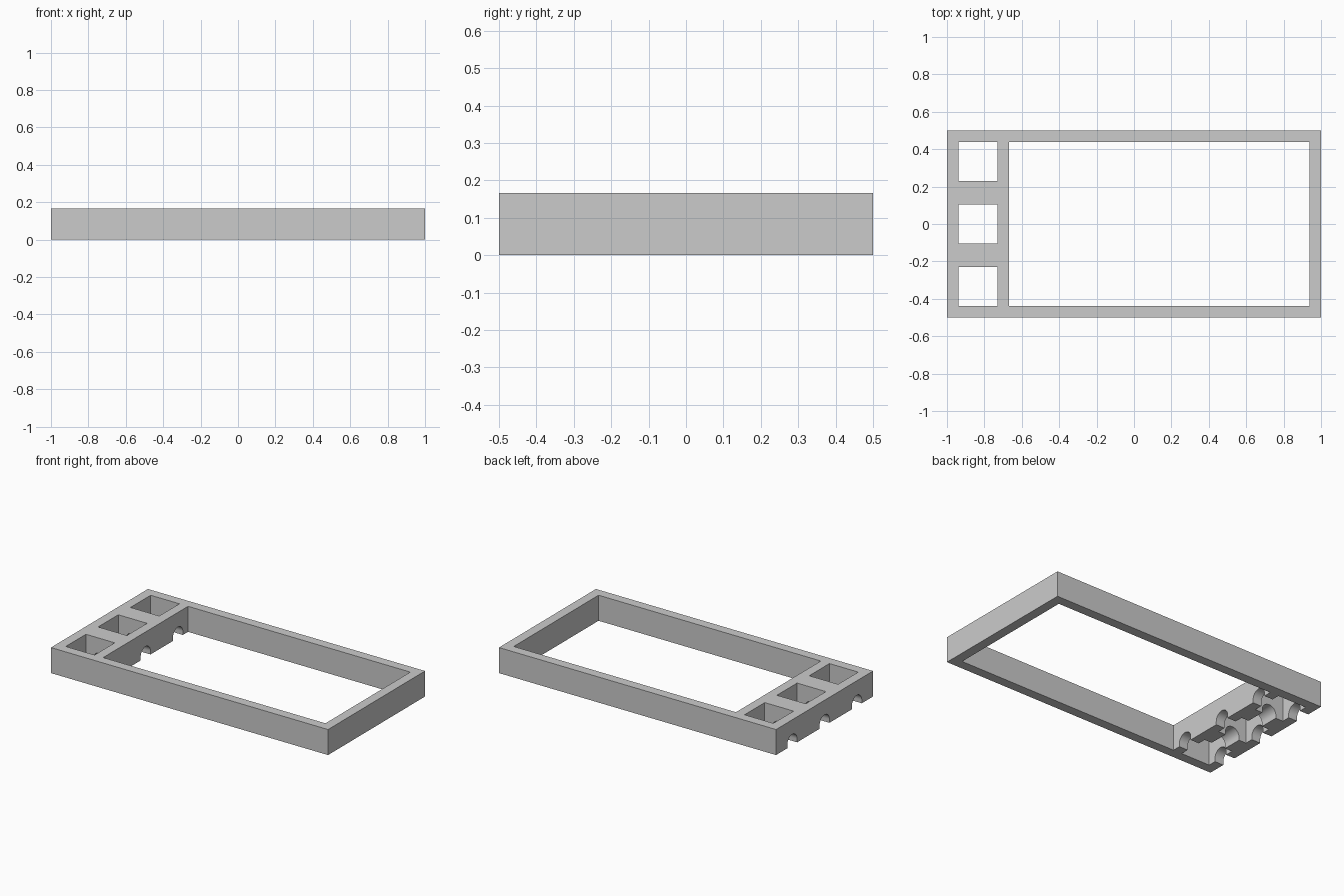
import bpy, bmesh, math
from mathutils import Vector

if "Cube" in bpy.data.objects:
    bpy.data.objects.remove(bpy.data.objects["Cube"])

HEIGHT = 1 / 6
WALL = 0.0625
PITCH = 1 / 3
POCKET = 0.208
POCKET_X = -0.833
ROWS = (-PITCH, 0, PITCH)


def make_object(name, bm):
    bmesh.ops.recalc_face_normals(bm, faces=bm.faces)
    mesh = bpy.data.meshes.new(name)
    bm.to_mesh(mesh)
    bm.free()
    obj = bpy.data.objects.new(name, mesh)
    bpy.context.collection.objects.link(obj)
    return obj


def box(name, x0, x1, y0, y1, z0, z1):
    bm = bmesh.new()
    bmesh.ops.create_cube(bm, size=1)
    for v in bm.verts:
        v.co = ((x0 + x1) / 2 + v.co.x * (x1 - x0),
                (y0 + y1) / 2 + v.co.y * (y1 - y0),
                (z0 + z1) / 2 + v.co.z * (z1 - z0))
    return make_object(name, bm)


def arch(name, start, end, radius=0.051, spring=0.021, steps=20):
    """Round-topped channel running level from start to end (x, y)."""
    a, b = Vector((*start, 0)), Vector((*end, 0))
    side = (b - a).normalized().cross(Vector((0, 0, 1)))
    profile = [(radius, -0.1)]
    profile += [(radius * math.cos(math.pi * i / steps),
                 spring + radius * math.sin(math.pi * i / steps))
                for i in range(steps + 1)]
    profile.append((-radius, -0.1))
    bm = bmesh.new()
    face = bm.faces.new([bm.verts.new(a + side * s + Vector((0, 0, z)))
                         for s, z in profile])
    result = bmesh.ops.extrude_face_region(bm, geom=[face], use_keep_orig=True)
    for v in result["geom"]:
        if isinstance(v, bmesh.types.BMVert):
            v.co += b - a
    return make_object(name, bm)


# Outer block
frame = box("tray_frame", -1, 1, -0.5, 0.5, 0, HEIGHT)

# Large window
cutters = [box("window_cutter", -0.667, 1 - WALL, -0.5 + WALL, 0.5 - WALL, -0.2, 0.4)]

# Three square pockets, each with a cable channel through both end walls
h = POCKET / 2
for y in ROWS:
    cutters.append(box("pocket_cutter", POCKET_X - h, POCKET_X + h, y - h, y + h, -0.2, 0.4))
    cutters.append(arch("end_channel_cutter", (-1.1, y), (POCKET_X - 0.07, y)))
    cutters.append(arch("inner_channel_cutter", (POCKET_X + 0.07, y), (-0.6, y)))

# Channels joining neighbouring pockets
for y in (-PITCH / 2, PITCH / 2):
    cutters.append(arch("link_channel_cutter", (POCKET_X, y - 0.09), (POCKET_X, y + 0.09)))

# Cut everything out of the block
bpy.context.view_layer.objects.active = frame
for cutter in cutters:
    cutter.hide_render = True
    mod = frame.modifiers.new("cut", "BOOLEAN")
    mod.operation = "DIFFERENCE"
    mod.solver = "EXACT"
    mod.object = cutter
    bpy.ops.object.modifier_apply(modifier=mod.name)
    bpy.data.objects.remove(cutter, do_unlink=True)

# Smooth arches, crisp edges
bpy.ops.object.select_all(action="DESELECT")
frame.select_set(True)
bpy.ops.object.shade_smooth_by_angle(angle=math.radians(30))
